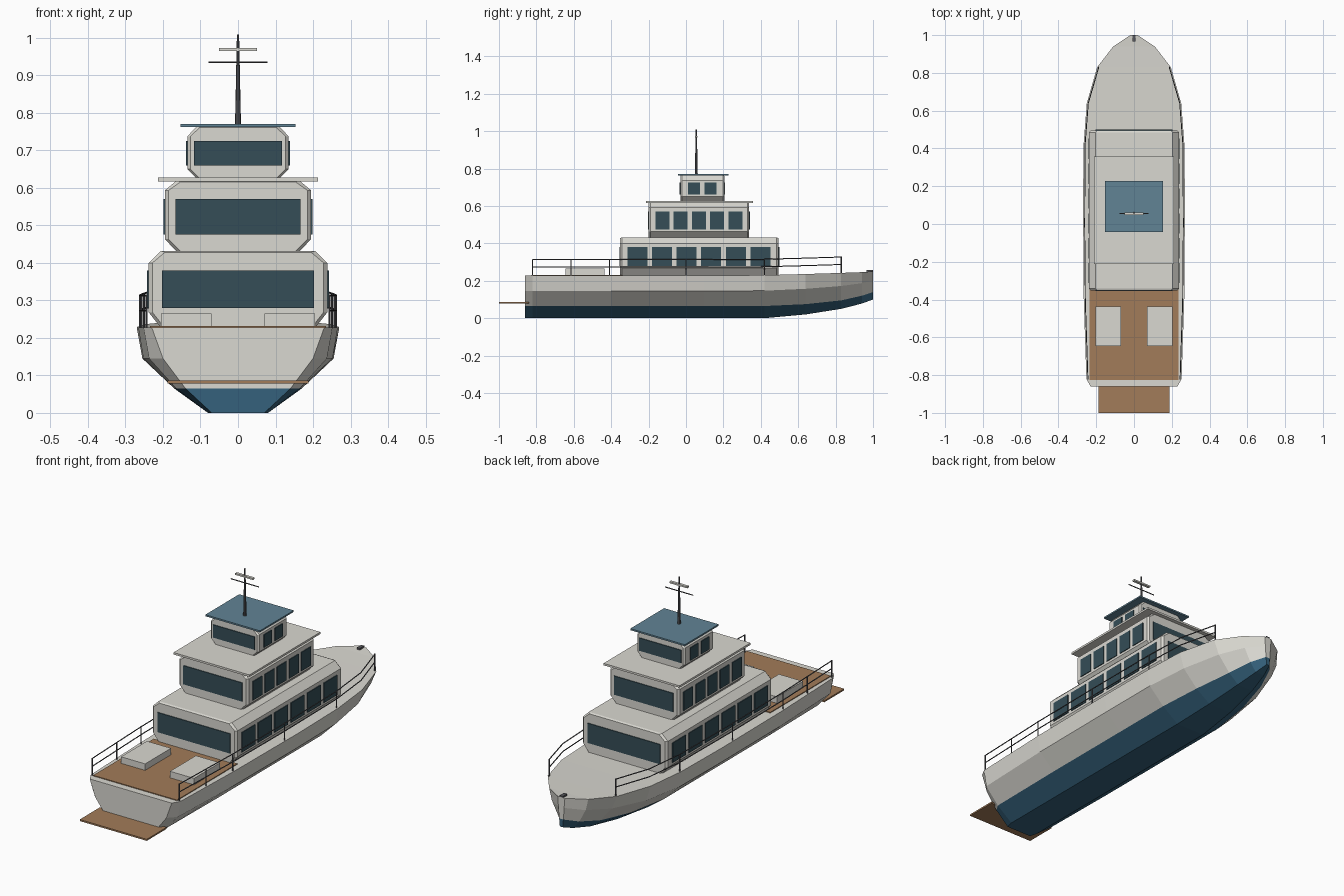
import bpy, bmesh
from mathutils import Vector

if "Cube" in bpy.data.objects:
    bpy.data.objects.remove(bpy.data.objects["Cube"])


def material(name, rgb):
    m = bpy.data.materials.new(name)
    m.diffuse_color = (*rgb, 1)
    m.use_nodes = True
    m.node_tree.nodes["Principled BSDF"].inputs["Base Color"].default_value = m.diffuse_color
    return m


WHITE = material("warm_white", (0.70, 0.69, 0.64))
BLUE = material("bottom_blue", (0.035, 0.12, 0.20))
TEAK = material("teak", (0.36, 0.20, 0.10))
ROOF = material("roof_blue", (0.12, 0.23, 0.30))
GLASS = material("glass", (0.035, 0.075, 0.095))
METAL = material("dark_metal", (0.10, 0.10, 0.11))


def finish(name, bm, *mats):
    bmesh.ops.recalc_face_normals(bm, faces=bm.faces)
    me = bpy.data.meshes.new(name)
    bm.to_mesh(me)
    bm.free()
    for m in mats:
        me.materials.append(m)
    ob = bpy.data.objects.new(name, me)
    bpy.context.collection.objects.link(ob)
    return ob


def add_box(bm, x0, x1, y0, y1, z0, z1):
    vs = bmesh.ops.create_cube(bm, size=1)["verts"]
    for v in vs:
        v.co = Vector((x1 if v.co.x > 0 else x0,
                       y1 if v.co.y > 0 else y0,
                       z1 if v.co.z > 0 else z0))


def box(name, mat, *dims):
    bm = bmesh.new()
    add_box(bm, *dims)
    return finish(name, bm, mat)


def add_rod(bm, a, b, r1, r2=None, sides=6):
    a, b = Vector(a), Vector(b)
    d = b - a
    vs = bmesh.ops.create_cone(bm, cap_ends=True, segments=sides, radius1=r1,
                               radius2=r1 if r2 is None else r2, depth=d.length)["verts"]
    q = Vector((0, 0, 1)).rotation_difference(d)
    for v in vs:
        v.co = q @ v.co + (a + b) / 2


def loft(bm, rings, stripe=None):
    loops = [[bm.verts.new(p) for p in ring] for ring in rings]
    n = len(loops[0])
    for a, b in zip(loops, loops[1:]):
        for i in range(n):
            f = bm.faces.new((a[i], a[(i + 1) % n], b[(i + 1) % n], b[i]))
            if stripe and i in stripe:
                f.material_index = 1
    return loops


# Hull: y, half widths (keel, waterline, chine, sheer), heights
STATIONS = [
    (-0.86, (.07, .14, .20, .23), (0, .065, .145, .228)),
    (-0.82, (.08, .165, .237, .252), (0, .065, .145, .228)),
    (-0.40, (.08, .17, .252, .266), (0, .065, .145, .228)),
    (0.10, (.08, .17, .255, .27), (0, .065, .145, .228)),
    (0.42, (.08, .17, .253, .267), (0, .065, .147, .23)),
    (0.64, (.065, .145, .225, .25), (.02, .075, .157, .236)),
    (0.83, (.045, .10, .165, .195), (.05, .095, .172, .242)),
    (0.94, (.025, .06, .095, .11), (.078, .12, .187, .246)),
    (1.00, (.008, .012, .016, .02), (.10, .14, .20, .25)),
]
bm = bmesh.new()
rings = []
for y, ws, zs in STATIONS:
    side = list(zip(ws, zs))
    rings.append([(-w, y, z) for w, z in reversed(side)] + [(w, y, z) for w, z in side])
loops = loft(bm, rings, stripe=(2, 3, 4))
for lp in (loops[0], loops[-1]):
    bm.faces.new(lp[2:6]).material_index = 1
    bm.faces.new((lp[0], lp[1], lp[2], lp[5], lp[6], lp[7]))
finish("hull", bm, WHITE, BLUE)

# Aft deck, swim platform, lockers, bow roller
box("aft_deck", TEAK, -.235, .235, -.825, -.34, .222, .232)
box("swim_platform", TEAK, -.188, .188, -1.0, -.84, .079, .087)
for name, s in (("left", -1), ("right", 1)):
    box(f"{name}_locker", WHITE, *sorted((s * .07, s * .205)), -.645, -.437, .228, .265)
box("bow_roller", METAL, -.009, .009, .965, 1.0, .244, .257)


# Superstructure tier: octagonal section run along y with eased ends, plus windows
def tier(name, hw, top, cut, y0, y1, z0, z1, zlo, zhi, front_hw, wz0, wz1, centres, width):
    def ring(y, inset):
        half = [(top - inset, z0), (hw - inset, zlo), (hw - inset, zhi),
                (top - inset, z1 - inset * .4)]
        return [(x, y, z) for x, z in half] + [(-x, y, z) for x, z in reversed(half)]
    bm = bmesh.new()
    loops = loft(bm, [ring(y0, cut), ring(y0 + cut, 0), ring(y1 - cut, 0), ring(y1, cut)])
    bm.faces.new(loops[0])
    bm.faces.new(loops[-1])
    finish(name, bm, WHITE)
    bm = bmesh.new()
    add_box(bm, -front_hw, front_hw, y0 - .004, y0 + .004, wz0, wz1)
    add_box(bm, -front_hw, front_hw, y1 - .004, y1 + .004, wz0, wz1)
    for c in centres:
        for s in (-1, 1):
            add_box(bm, s * hw - .004, s * hw + .004, c - width / 2, c + width / 2, wz0, wz1)
    finish(name + "_windows", bm, GLASS)


tier("main_cabin", .238, .205, .01, -.352, .495, .226, .432, .268, .40,
     .203, .28, .38, [-.26 + .1316 * i for i in range(6)], .107)
tier("upper_cabin", .195, .163, .01, -.20, .338, .43, .62, .463, .593,
     .166, .475, .57, [-.126 + .0975 * i for i in range(5)], .075)
tier("wheelhouse", .135, .11, .008, -.03, .205, .625, .764, .65, .737,
     .117, .66, .725, [.043, .131], .062)
box("upper_cabin_roof", WHITE, -.213, .213, -.213, .357, .617, .627)
box("wheelhouse_roof", ROOF, -.153, .153, -.043, .228, .762, .77)

# Mast with yard and radar bar
bm = bmesh.new()
add_rod(bm, (0, .055, .765), (0, .055, 1.008), .008, .003, 8)
add_rod(bm, (-.078, .055, .935), (.078, .055, .935), .0025)
finish("mast", bm, METAL)
box("radar_bar", WHITE, -.05, .05, .048, .062, .965, .973)


# Side railings following the sheer
def sheer(y):
    for (ya, wa, za), (yb, wb, zb) in zip(STATIONS, STATIONS[1:]):
        if y <= yb:
            t = (y - ya) / (yb - ya)
            return wa[3] + t * (wb[3] - wa[3]) - .008, za[3] + t * (zb[3] - za[3])


for name, s in (("left", -1), ("right", 1)):
    bm = bmesh.new()
    ys = [-.82, -.615, -.41, 0, .42, .64, .83]
    pts = [Vector((s * sheer(y)[0], y, sheer(y)[1])) for y in ys]
    for h in (.045, .085):
        up = Vector((0, 0, h))
        for a, b in zip(pts, pts[1:]):
            add_rod(bm, a + up, b + up, .0027)
    for i, p in enumerate(pts):
        if i != 5:
            add_rod(bm, p - Vector((0, 0, .005)), p + Vector((0, 0, .087)), .003)
    finish(f"{name}_railing", bm, METAL)
